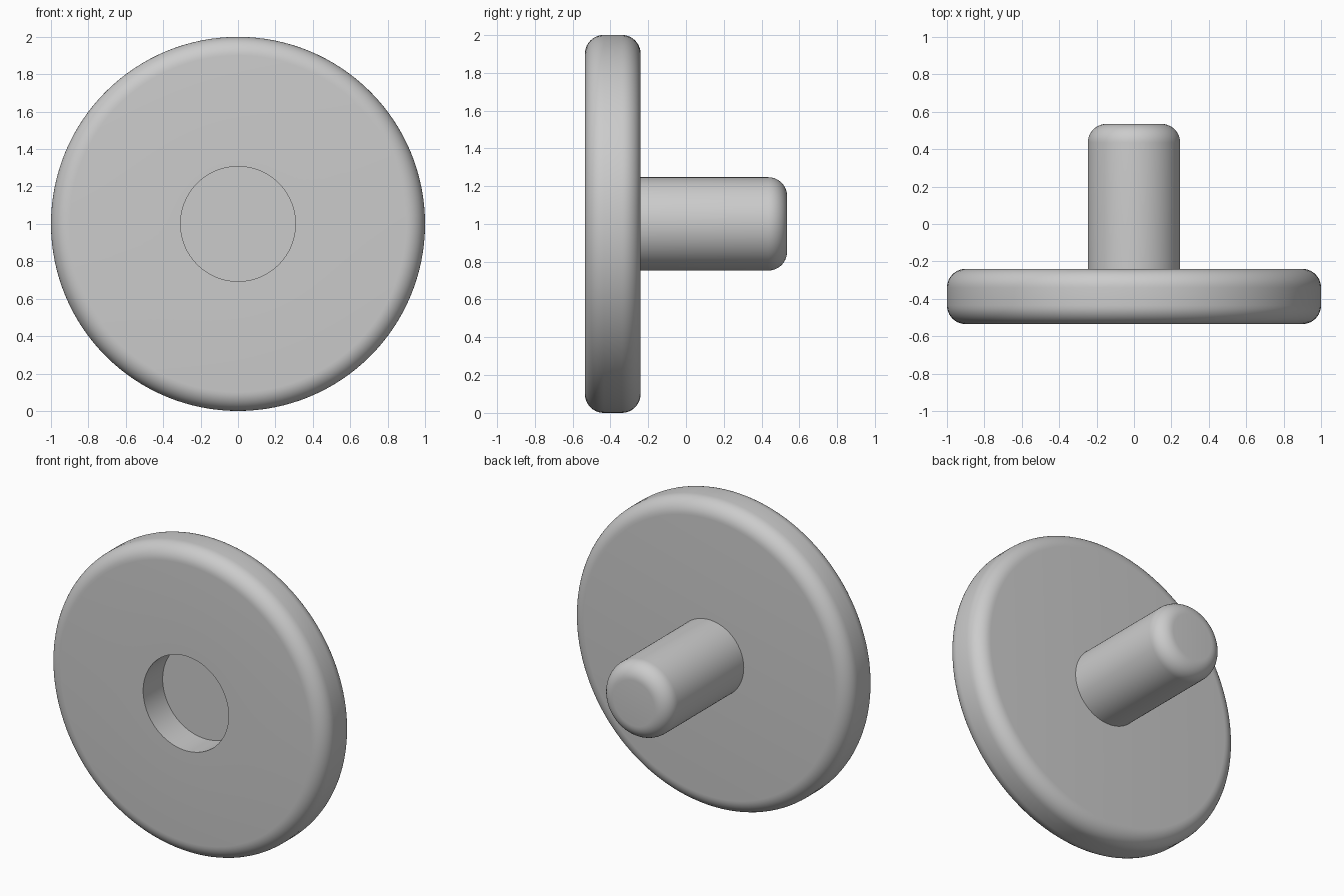
import bpy
import bmesh
import math
from mathutils import Vector

cube = bpy.data.objects.get("Cube")
if cube:
    bpy.data.objects.remove(cube, do_unlink=True)

grey = bpy.data.materials.new("light_grey")
grey.use_nodes = True
colour = (0.6, 0.6, 0.6, 1)
grey.diffuse_color = colour
grey.node_tree.nodes["Principled BSDF"].inputs["Base Color"].default_value = colour

FRONT, PLATE_BACK, PIN_END = -0.535, -0.24, 0.535
FILLET = 0.1


def fillet(radius, y, start):
    """Quarter round about (radius, y), as (radius, y) points."""
    steps = 10
    angles = [math.radians(start + 90 * i / steps) for i in range(steps + 1)]
    return [(radius + FILLET * math.cos(a), y + FILLET * math.sin(a)) for a in angles]


def lathe(name, profile, sides):
    """Turn a (radius, y) profile around the y axis at height 1."""
    bm = bmesh.new()
    verts = [bm.verts.new((r, y, 1)) for r, y in profile]
    edges = [bm.edges.new(pair) for pair in zip(verts, verts[1:])]
    bmesh.ops.spin(bm, geom=verts + edges, cent=Vector((0, 0, 1)),
                   axis=Vector((0, 1, 0)), angle=math.tau, steps=sides)
    bmesh.ops.remove_doubles(bm, verts=bm.verts, dist=0.0001)
    bmesh.ops.recalc_face_normals(bm, faces=bm.faces)
    mesh = bpy.data.meshes.new(name)
    bm.to_mesh(mesh)
    bm.free()
    mesh.materials.append(grey)
    obj = bpy.data.objects.new(name, mesh)
    bpy.context.collection.objects.link(obj)
    bpy.ops.object.select_all(action="DESELECT")
    obj.select_set(True)
    bpy.context.view_layer.objects.active = obj
    bpy.ops.object.shade_smooth_by_angle(angle=math.radians(30))
    return obj


# Round plate with a blind recess in its front face
recess_radius, recess_floor = 0.307, FRONT + 0.2
lathe("round_plate",
      [(0, recess_floor), (recess_radius, recess_floor), (recess_radius, FRONT)]
      + fillet(1 - FILLET, FRONT + FILLET, -90)
      + fillet(1 - FILLET, PLATE_BACK - FILLET, 0)
      + [(0, PLATE_BACK)], 128)

# Pin on the back, with a rounded end
pin_radius = 0.247
lathe("rear_pin",
      [(0, PLATE_BACK - 0.02), (pin_radius, PLATE_BACK - 0.02)]
      + fillet(pin_radius - FILLET, PIN_END - FILLET, 0)
      + [(0, PIN_END)], 96)
